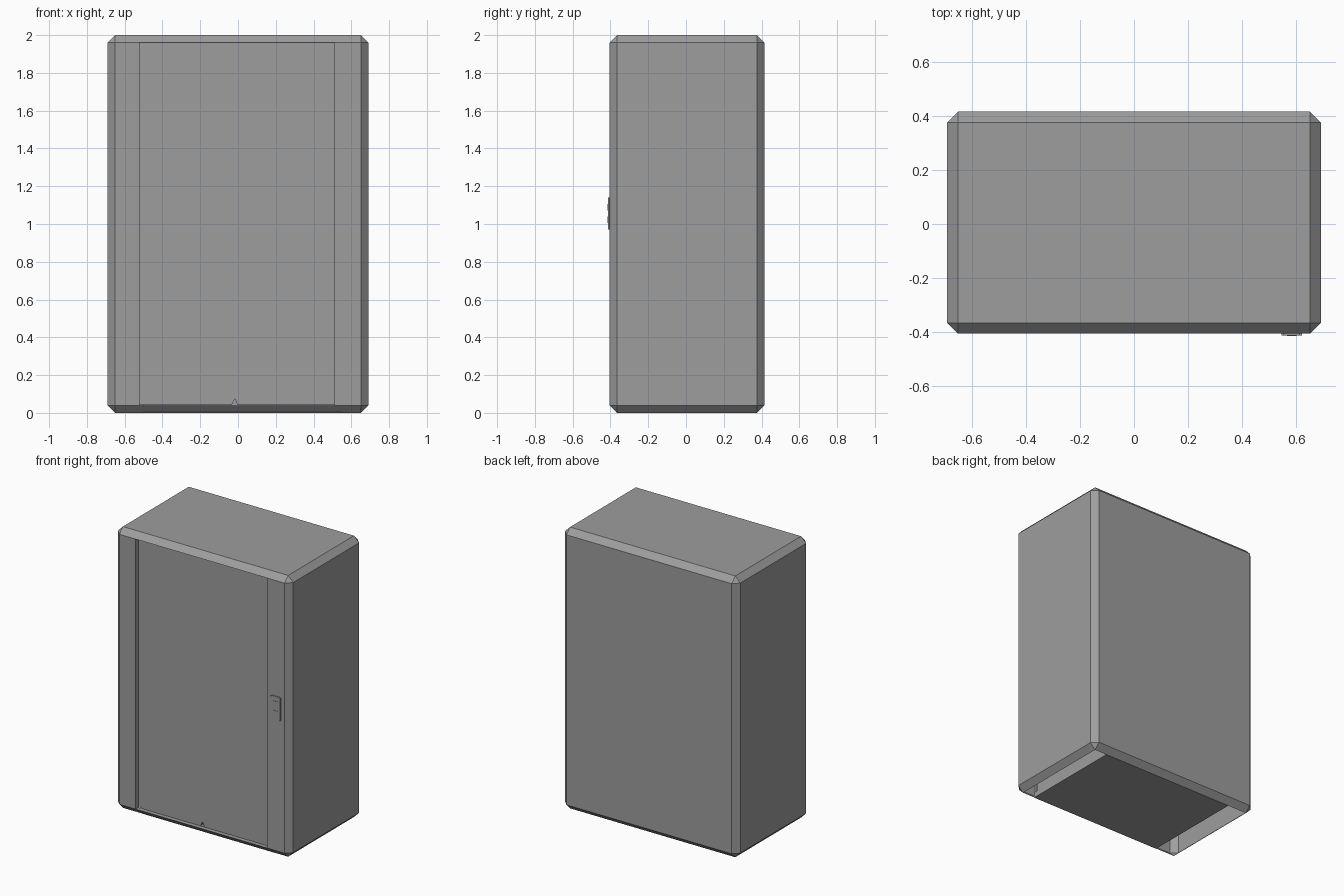
import bpy, bmesh
from mathutils import Vector

if "Cube" in bpy.data.objects:
    bpy.data.objects.remove(bpy.data.objects["Cube"])

GREY = bpy.data.materials.new("dark_grey")
GREY.diffuse_color = (0.34, 0.34, 0.34, 1)
GREY.use_nodes = True
GREY.node_tree.nodes["Principled BSDF"].inputs["Base Color"].default_value = GREY.diffuse_color


def finish(bm, name):
    bmesh.ops.recalc_face_normals(bm, faces=bm.faces)
    mesh = bpy.data.meshes.new(name)
    bm.to_mesh(mesh)
    bm.free()
    mesh.materials.append(GREY)
    ob = bpy.data.objects.new(name, mesh)
    bpy.context.collection.objects.link(ob)
    return ob


def box_bm(lo, hi):
    bm = bmesh.new()
    bmesh.ops.create_cube(bm, size=1)
    for v in bm.verts:
        v.co = Vector([(a + b) / 2 + c * (b - a) for a, b, c in zip(lo, hi, v.co)])
    return bm


def box(name, lo, hi):
    return finish(box_bm(lo, hi), name)


def prism(name, outline, y0, y1):
    """Extrude an (x, z) outline from y0 to y1."""
    bm = bmesh.new()
    face = bm.faces.new([bm.verts.new((x, y0, z)) for x, z in outline])
    ext = bmesh.ops.extrude_face_region(bm, geom=[face])["geom"]
    bmesh.ops.translate(bm, vec=(0, y1 - y0, 0),
                        verts=[g for g in ext if isinstance(g, bmesh.types.BMVert)])
    return finish(bm, name)


LEFT, RIGHT, MID = -0.522, 0.512, -0.017   # doorway sides and door seam
FRONT, BACK, RECESS = -0.405, 0.415, 0.03

# Chamfered cabin shell, open underneath, with a recessed doorway
bm = box_bm((-0.69, FRONT, 0), (0.69, BACK, 2))
bmesh.ops.bevel(bm, geom=bm.edges[:], offset=0.04, segments=1, affect='EDGES')
bm.normal_update()
bmesh.ops.delete(bm, geom=[f for f in bm.faces if f.normal.z < -0.9], context='FACES')
for x in (LEFT, RIGHT):
    front = [f for f in bm.faces if f.normal.y < -0.9]
    geom = front + list({e for f in front for e in f.edges}) + list({v for f in front for v in f.verts})
    bmesh.ops.bisect_plane(bm, geom=geom, plane_co=(x, 0, 0), plane_no=(1, 0, 0))
    bm.normal_update()
door_face = next(f for f in bm.faces if f.normal.y < -0.9
                 and LEFT < f.calc_center_median().x < RIGHT)
ext = bmesh.ops.extrude_face_region(bm, geom=[door_face])["geom"]
bmesh.ops.translate(bm, vec=(0, RECESS, 0),
                    verts=[g for g in ext if isinstance(g, bmesh.types.BMVert)])
inner = [g for g in ext if isinstance(g, bmesh.types.BMFace)]
bmesh.ops.delete(bm, geom=inner + ([door_face] if door_face.is_valid else []), context='FACES')
finish(bm, "cabin_shell")

# Sliding doors, each with its lower inner corner clipped
for name, side, outer in (("left_door", -1, LEFT - 0.012), ("right_door", 1, RIGHT + 0.012)):
    prism(name, [(outer, 0.042), (MID + side * 0.016, 0.042), (MID, 0.075),
                 (MID, 1.96), (outer, 1.96)], FRONT + RECESS, FRONT + RECESS + 0.03)

# Inner cabin and its floor, seen from below
box("inner_cabin", (-0.5, -0.34, 0.04), (0.55, 0.372, 1.95))
box("floor", (-0.5, -0.37, 0.002), (0.55, 0.372, 0.04))

# Call panel with softened corners and two buttons
bm = box_bm((0.545, -0.412, 0.97), (0.62, FRONT + 0.002, 1.14))
bmesh.ops.bevel(bm, geom=[e for e in bm.edges
                          if abs(e.verts[0].co.y - e.verts[1].co.y) > 0.005],
                offset=0.006, segments=2, affect='EDGES')
finish(bm, "call_panel")
for name, z in (("upper_button", 1.072), ("lower_button", 1.005)):
    box(name, (0.566, -0.4145, z), (0.6, -0.41, z + 0.034))
